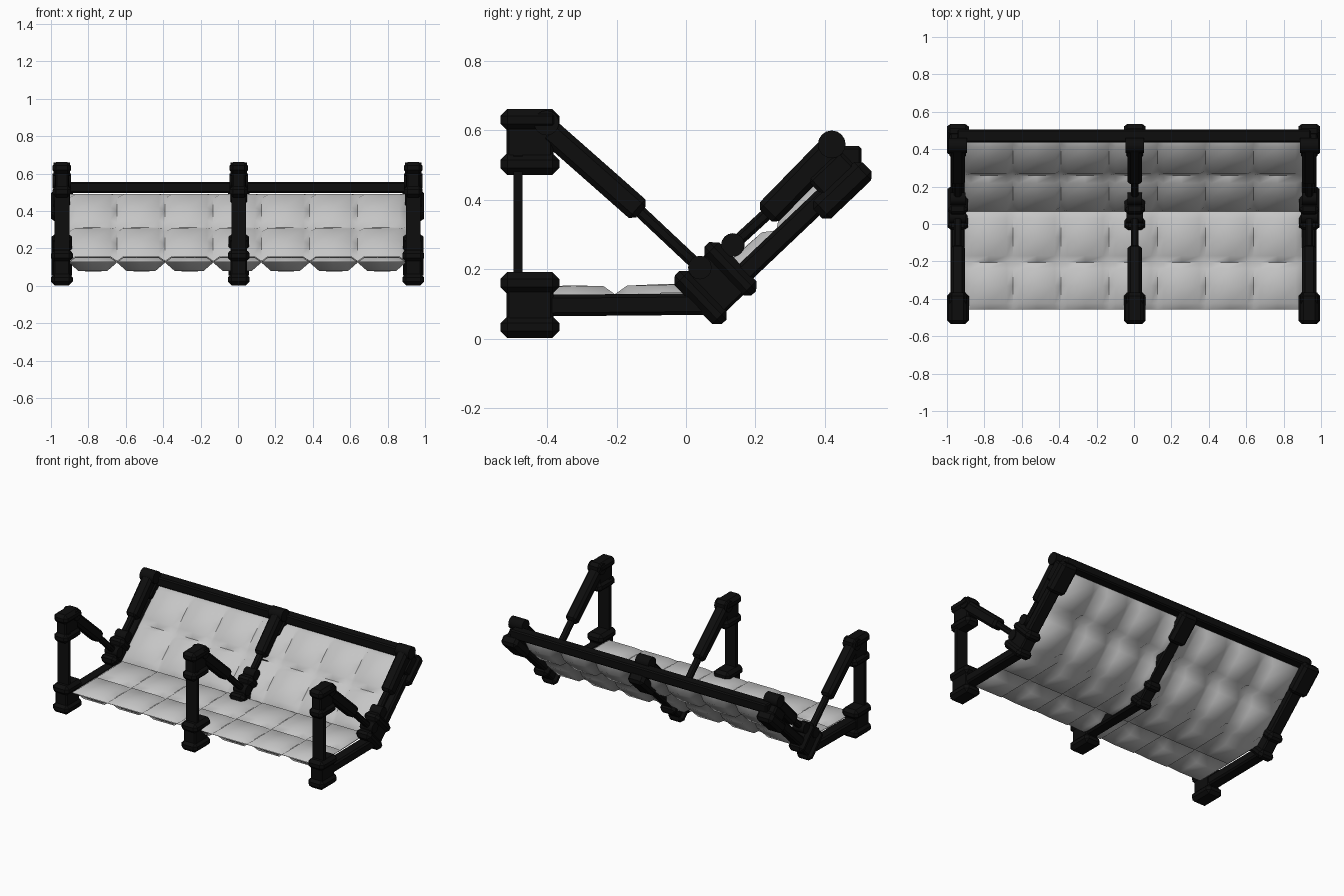
import bpy, bmesh, math
from mathutils import Vector

if "Cube" in bpy.data.objects:
    bpy.data.objects.remove(bpy.data.objects["Cube"])


def material(name, v):
    m = bpy.data.materials.new(name)
    m.diffuse_color = (v, v, v, 1)
    m.use_nodes = True
    m.node_tree.nodes["Principled BSDF"].inputs["Base Color"].default_value = m.diffuse_color
    return m


BLACK = material("black frame", 0.004)
GREY = material("light grey pad", 0.56)


def finish(name, bm, mat, angle=None):
    bmesh.ops.recalc_face_normals(bm, faces=bm.faces)
    me = bpy.data.meshes.new(name)
    bm.to_mesh(me)
    bm.free()
    me.materials.append(mat)
    ob = bpy.data.objects.new(name, me)
    bpy.context.collection.objects.link(ob)
    if angle:
        bpy.ops.object.select_all(action='DESELECT')
        ob.select_set(True)
        bpy.context.view_layer.objects.active = ob
        bpy.ops.object.shade_smooth_by_angle(angle=math.radians(angle))
    return ob


def box(name, loc, size, tilt=0.0, chamfer=0.012):
    """Chamfered box, tilted in the side plane (about x)."""
    bm = bmesh.new()
    bmesh.ops.create_cube(bm, size=1)
    bmesh.ops.scale(bm, vec=size, verts=bm.verts)
    if chamfer:
        bmesh.ops.bevel(bm, geom=bm.edges[:], offset=chamfer, segments=1, affect='EDGES')
    ob = finish(name, bm, BLACK)
    ob.location = loc
    ob.rotation_euler.x = tilt
    return ob


def beam(name, x, a, b, width, thick, chamfer=0.01):
    """Box running between two (y, z) points."""
    dy, dz = b[0] - a[0], b[1] - a[1]
    return box(name, (x, (a[0] + b[0]) / 2, (a[1] + b[1]) / 2),
               (width, math.hypot(dy, dz), thick), math.atan2(dz, dy), chamfer)


def pin(name, x, y, z, radius, width):
    """Pivot pin lying along x."""
    bm = bmesh.new()
    bmesh.ops.create_cone(bm, cap_ends=True, segments=16, radius1=radius,
                          radius2=radius, depth=width)
    ob = finish(name, bm, BLACK, 40)
    ob.location = (x, y, z)
    ob.rotation_euler.y = math.pi / 2


def spool(name, x, y, z, width, tilt=0.0, length=0.17, height=0.19):
    """Two chamfered flanges joined by a narrower neck."""
    up = Vector((0, -math.sin(tilt), math.cos(tilt)))
    c = Vector((x, y, z))
    f = height * 0.33
    for s, end in ((1, "upper"), (-1, "lower")):
        box(f"{name}_{end}_flange", c + up * s * (height - f) / 2,
            (width, length, f), tilt, 0.02)
    box(name + "_neck", c, (width - 0.03, length - 0.035, height - f), tilt, 0.008)


# Three identical side frames
for side, x in (("left", -0.942), ("middle", 0.004), ("right", 0.937)):
    # front post with foot and head
    spool(side + "_foot", x, -0.45, 0.097, 0.117)
    spool(side + "_head", x, -0.45, 0.567, 0.1)
    box(side + "_post", (x, -0.484, 0.33), (0.08, 0.025, 0.4), 0, 0)
    # seat bearer
    beam(side + "_seat_bearer", x, (-0.46, 0.095), (0.09, 0.1), 0.078, 0.062)
    # front strut: sleeve, rod and pins
    beam(side + "_front_sleeve", x, (-0.40, 0.603), (-0.13, 0.365), 0.075, 0.072, 0.015)
    beam(side + "_front_rod", x, (-0.15, 0.383), (0.05, 0.195), 0.042, 0.035, 0.009)
    pin(side + "_front_upper_pin", x, -0.402, 0.622, 0.036, 0.09)
    pin(side + "_front_lower_pin", x, 0.04, 0.205, 0.034, 0.09)
    # tilted hub between seat and back
    spool(side + "_hub", x, 0.085, 0.16, 0.108, math.radians(-46), 0.195, 0.178)
    # back bearer with its top flange
    beam(side + "_back_bearer", x, (0.1, 0.125), (0.49, 0.495), 0.078, 0.058)
    beam(side + "_back_top_flange", x, (0.38, 0.36), (0.522, 0.495), 0.117, 0.072, 0.018)
    beam(side + "_back_top_neck", x, (0.385, 0.42), (0.478, 0.508), 0.09, 0.1)
    # back strut: sleeve, rod and pins
    beam(side + "_back_sleeve", x, (0.23, 0.355), (0.43, 0.56), 0.075, 0.078, 0.015)
    beam(side + "_back_rod", x, (0.13, 0.265), (0.25, 0.375), 0.042, 0.035, 0.009)
    pin(side + "_back_lower_pin", x, 0.135, 0.27, 0.034, 0.08)
    pin(side + "_back_upper_pin", x, 0.42, 0.56, 0.04, 0.1)

# Top rail across the back
box("top_rail", (0, 0.471, 0.525), (1.89, 0.07, 0.06), 0, 0.008)

# Quilted seat and back: 7 columns by 4 rows along a bent side profile
PATH = [Vector(p) for p in ((-0.457, 0.126), (-0.205, 0.128), (0.066, 0.134),
                            (0.26, 0.312), (0.452, 0.492))]
X0, X1, COLS = -0.905, 0.897, 7


def pad_skin(name, depth, inset, base, angle):
    """One quilted skin: cushions raised by depth, pinched along the seams."""
    steps = [(0, 0), (inset, 1), (0.5, 1.1), (1 - inset, 1)]
    columns = [(i + t, h) for i in range(COLS) for t, h in steps] + [(COLS, 0)]
    segs = [(b - a).normalized() for a, b in zip(PATH, PATH[1:])]
    normals = [Vector((-d.y, d.x)) for d in segs]
    rows = []
    for i in range(len(segs)):
        for t, h in steps:
            n = normals[i]
            if t == 0 and i:
                n = (normals[i] + normals[i - 1]).normalized()
            rows.append((PATH[i].lerp(PATH[i + 1], t), n, h))
    rows.append((PATH[-1], normals[-1], 0))
    bm = bmesh.new()
    grid = []
    for p, n, hv in rows:
        line = []
        for c, hu in columns:
            q = p + n * (base + depth * min(hu, hv))
            line.append(bm.verts.new((X0 + (X1 - X0) * c / COLS, q.x, q.y)))
        grid.append(line)
    for r, s in zip(grid, grid[1:]):
        for k in range(len(r) - 1):
            f = [r[k], r[k + 1], s[k + 1], s[k]]
            bm.faces.new(f if depth > 0 else f[::-1])
    # keep the outward direction of an open skin
    me = bpy.data.meshes.new(name)
    bm.to_mesh(me)
    bm.free()
    me.materials.append(GREY)
    ob = bpy.data.objects.new(name, me)
    bpy.context.collection.objects.link(ob)
    bpy.ops.object.select_all(action='DESELECT')
    ob.select_set(True)
    bpy.context.view_layer.objects.active = ob
    bpy.ops.object.shade_smooth_by_angle(angle=math.radians(angle))


pad_skin("cushion_top", 0.024, 0.13, 0.0, 60)
pad_skin("cushion_underside", -0.045, 0.2, -0.002, 180)
